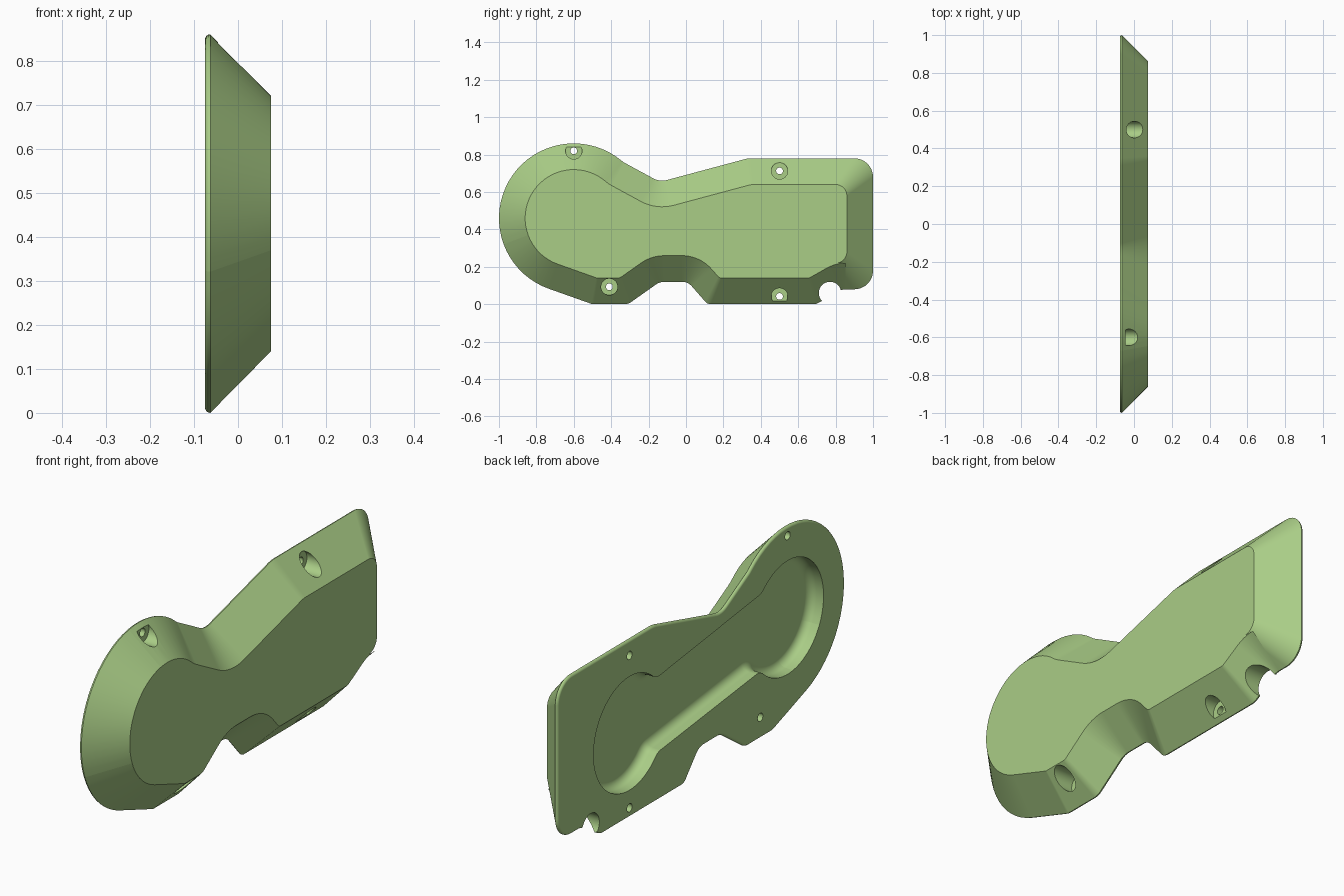
import bpy, bmesh, math
from mathutils import Vector

if "Cube" in bpy.data.objects:
    bpy.data.objects.remove(bpy.data.objects["Cube"])


def outline(corners, off=0.0):
    """Clockwise (y, z, radius) corners -> rounded outline, inset by off."""
    pts, n = [], len(corners)
    for i, (y, z, r) in enumerate(corners):
        p = Vector((y, z))
        d1 = (p - Vector(corners[i - 1][:2])).normalized()
        d2 = (Vector(corners[(i + 1) % n][:2]) - p).normalized()
        n1, n2 = Vector((d1.y, -d1.x)), Vector((d2.y, -d2.x))
        turn = math.atan2(d1.x * d2.y - d1.y * d2.x, d1.dot(d2))
        miter = (n1 + n2) / (1 + n1.dot(n2))
        sign = 1 if turn < 0 else -1
        rad = max(r - off, 0.6 * r) if turn < 0 else r + off
        centre = p + miter * (off + sign * rad)
        steps = max(2, math.ceil(abs(turn) / math.radians(6)))
        a0 = math.atan2(n1.y, n1.x)
        for k in range(steps + 1):
            a = a0 + turn * k / steps
            pts.append(centre - sign * rad * Vector((math.cos(a), math.sin(a))))
    return pts


def lobe(cy, cz, r, a0, a1, n):
    """Corners whose rounding gives a clockwise arc from angle a0 to a1."""
    half = math.radians(a0 - a1) / n / 2
    out = []
    for k in range(n):
        a = math.radians(a0) - half * (2 * k + 1)
        R = r / math.cos(half)
        out.append((cy + R * math.cos(a), cz + R * math.sin(a), r))
    return out


def joint(cy, cz, r, angle, ext, radius):
    """Concave corner just past the end of a clockwise arc."""
    a = math.radians(angle)
    return (cy + r * math.cos(a) + ext * math.sin(a),
            cz + r * math.sin(a) - ext * math.cos(a), radius)


def circle(cy, cz, r, n=40):
    return [Vector((cy + r * math.cos(2 * math.pi * k / n),
                    cz + r * math.sin(2 * math.pi * k / n))) for k in range(n)]


def loft(bm, rings):
    """Skin a stack of (x, outline) rings and close both ends."""
    loops = [[bm.verts.new((x, p.x, p.y)) for p in pts] for x, pts in rings]
    n = len(loops[0])
    for a, b in zip(loops, loops[1:]):
        for i in range(n):
            j = (i + 1) % n
            bm.faces.new((a[i], a[j], b[j], b[i]))
    bm.faces.new(loops[0])
    bm.faces.new(loops[-1])


def make_object(name, bm):
    bmesh.ops.recalc_face_normals(bm, faces=bm.faces)
    me = bpy.data.meshes.new(name)
    bm.to_mesh(me)
    bm.free()
    ob = bpy.data.objects.new(name, me)
    bpy.context.collection.objects.link(ob)
    return ob


# Cover body: rounded back rim, then a 45 degree sloped side to the front face
body = lobe(-0.6, 0.46, 0.4, 250.5, 50, 4) + [
    joint(-0.6, 0.46, 0.4, 50, 0.01, 0.05),
    (-0.14, 0.654, 0.1), (0.33, 0.78, 0.15),
    (1.0, 0.78, 0.1), (1.0, 0.08, 0.1),
    (0.837, 0.08, 0.06), (0.695, 0.0, 0.06),
    (0.115, 0.0, 0.04), (0.01, 0.12, 0.07),
    (-0.14, 0.12, 0.08), (-0.31, 0.0, 0.06), (-0.5, 0.0, 0.04)]
rings = []
for k in range(5):
    a = math.pi / 2 * k / 4
    rings.append((-0.063 - 0.012 * math.cos(a), outline(body, 0.012 * (1 - math.sin(a)))))
rings.append((0.075, outline(body, 0.14)))
bm = bmesh.new()
loft(bm, rings)
cover = make_object("cover", bm)

# Back pocket: two round ends joined by a narrower channel, filleted floor
A, B = (-0.6, 0.46, 0.25), (0.5, 0.37, 0.25)
pocket = (lobe(*A, 314, 49, 5) + [joint(*A, 49, 0.022, 0.06), joint(*B, 132, -0.022, 0.06)]
          + lobe(*B, 132, -136, 5) + [joint(*B, -136, 0.022, 0.06), joint(*A, 314, -0.022, 0.06)])
rings = [(-0.09, outline(pocket))]
for k in range(6):
    a = math.pi / 2 * k / 5
    rings.append((-0.04 + 0.035 * math.sin(a), outline(pocket, 0.035 * (1 - math.cos(a)))))
bm = bmesh.new()
loft(bm, rings)

# Counterbored screw holes
for y, z in ((-0.6, 0.82), (0.5, 0.713), (-0.41, 0.093), (0.5, 0.042)):
    loft(bm, [(x, circle(y, z, r)) for x, r in
              ((-0.1, 0.018), (-0.045, 0.018), (-0.045, 0.044), (0.1, 0.044))])

# Cable notch in the lower edge
loft(bm, [(x, circle(0.77, 0.06, 0.06, 48)) for x in (-0.1, 0.1)])
cutter = make_object("cutter", bm)
cutter.hide_render = True

# Cut, shade and colour
bpy.context.view_layer.objects.active = cover
cover.select_set(True)
cut = cover.modifiers.new("cut", 'BOOLEAN')
cut.object = cutter
cut.solver = 'EXACT'
bpy.ops.object.modifier_apply(modifier=cut.name)
bpy.data.objects.remove(cutter)
bpy.ops.object.shade_smooth_by_angle(angle=math.radians(30))
weighted = cover.modifiers.new("weighted_normals", 'WEIGHTED_NORMAL')
weighted.keep_sharp = True
mat = bpy.data.materials.new("green")
mat.diffuse_color = (0.40, 0.61, 0.24, 1)
mat.use_nodes = True
mat.node_tree.nodes["Principled BSDF"].inputs["Base Color"].default_value = mat.diffuse_color
cover.data.materials.append(mat)
